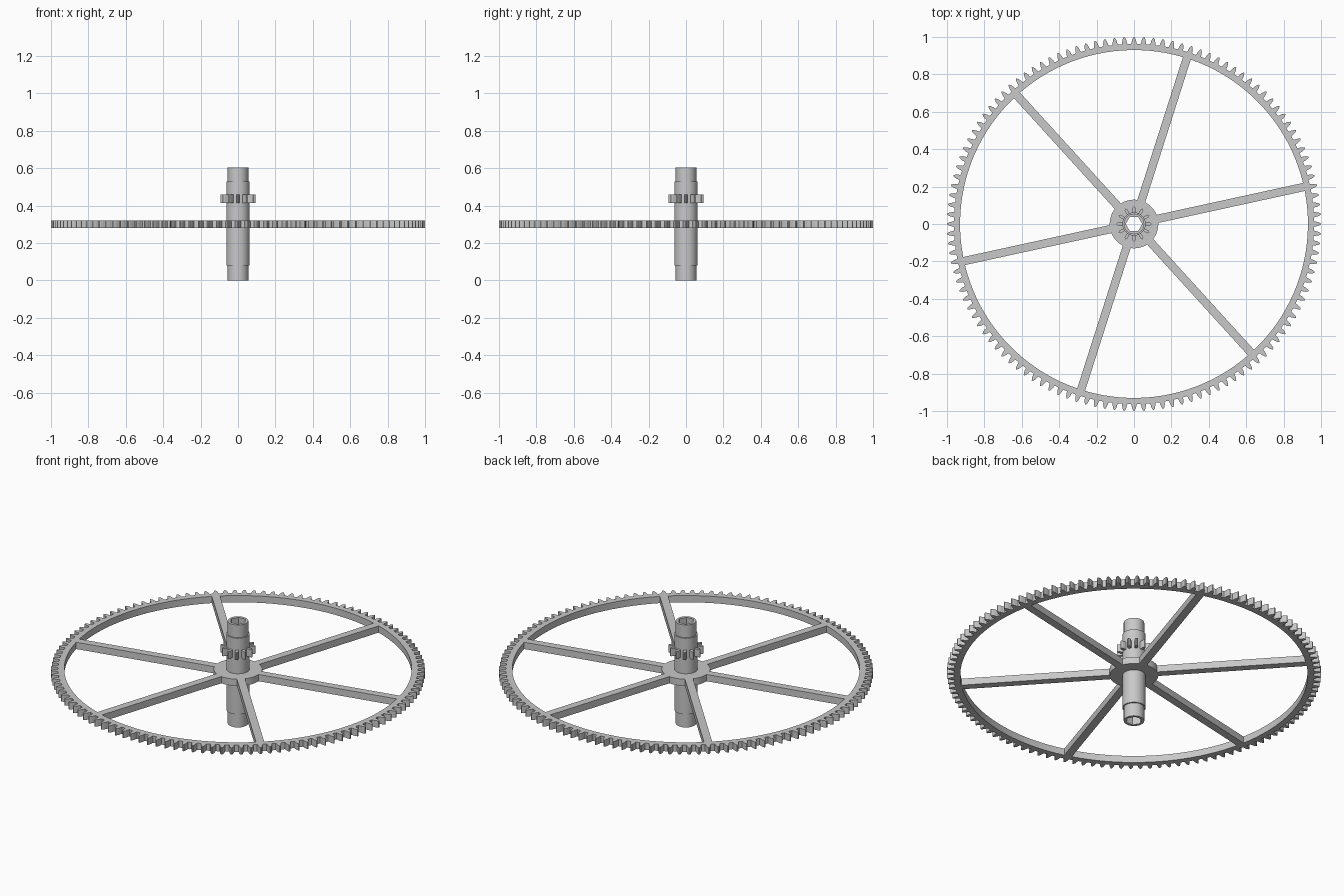
import bpy, bmesh, math
from math import cos, sin, asin, radians, pi

if "Cube" in bpy.data.objects:
    bpy.data.objects.remove(bpy.data.objects["Cube"])

grey = bpy.data.materials.new("plain grey")
grey.diffuse_color = (0.58, 0.58, 0.58, 1)
grey.use_nodes = True
grey.node_tree.nodes["Principled BSDF"].inputs["Base Color"].default_value = grey.diffuse_color


def polar(r, a):
    return (r * cos(a), r * sin(a))


def arc(r, a0, a1, n):
    return [polar(r, a0 + (a1 - a0) * i / n) for i in range(n + 1)]


def gear_outline(teeth, tooth, phase=0.0):
    """Repeat one tooth, given as (fraction of pitch, radius), around the circle."""
    pitch = 2 * pi / teeth
    return [polar(r, phase + (i + f) * pitch) for i in range(teeth) for f, r in tooth]


def plate(name, loops, z0, z1):
    """Flat plate with holes, extruded from z0 to z1."""
    curve = bpy.data.curves.new(name, 'CURVE')
    curve.dimensions = '2D'
    curve.fill_mode = 'BOTH'
    curve.extrude = (z1 - z0) / 2
    for pts in loops:
        s = curve.splines.new('POLY')
        s.points.add(len(pts) - 1)
        for p, (x, y) in zip(s.points, pts):
            p.co = (x, y, 0, 1)
        s.use_cyclic_u = True
    ob = bpy.data.objects.new(name, curve)
    bpy.context.collection.objects.link(ob)
    ob.location.z = (z0 + z1) / 2
    select(ob)
    bpy.ops.object.convert(target='MESH')
    ob = bpy.context.object
    bm = bmesh.new()
    bm.from_mesh(ob.data)
    bmesh.ops.remove_doubles(bm, verts=bm.verts, dist=1e-5)
    bmesh.ops.recalc_face_normals(bm, faces=bm.faces)
    bm.to_mesh(ob.data)
    bm.free()
    finish(ob)


def select(ob):
    bpy.ops.object.select_all(action='DESELECT')
    ob.select_set(True)
    bpy.context.view_layer.objects.active = ob


def finish(ob):
    ob.data.materials.clear()
    ob.data.materials.append(grey)
    select(ob)
    bpy.ops.object.shade_smooth_by_angle(angle=radians(25))


# Large spoked wheel: toothed rim, six spoke windows, shaft hole
wheel_tooth = [(-0.30, 0.963), (-0.25, 0.968), (-0.23, 0.978), (-0.16, 0.990), (-0.05, 1.0),
               (0.05, 1.0), (0.16, 0.990), (0.23, 0.978), (0.25, 0.968), (0.30, 0.963)]
rim, hub, half = 0.93, 0.13, 0.022
loops = [gear_outline(120, wheel_tooth), arc(0.058, 0, 2 * pi * 47 / 48, 47)]
for k in range(6):
    a, b = radians(12.3 + 60 * k), radians(72.3 + 60 * k)
    loops.append(arc(rim, a + asin(half / rim), b - asin(half / rim), 20)
                 + arc(hub, b - asin(half / hub), a + asin(half / hub), 8))
plate("spoked_gear_wheel", loops, 0.28, 0.32)

# Small pinion with rounded leaves
leaf = [(-0.30, 0.059), (-0.22, 0.064), (-0.20, 0.080), (-0.15, 0.088), (-0.06, 0.093),
        (0.06, 0.093), (0.15, 0.088), (0.20, 0.080), (0.22, 0.064), (0.30, 0.059)]
plate("pinion", [gear_outline(12, leaf), arc(0.055, 0, 2 * pi * 47 / 48, 47)], 0.415, 0.46)

# Stepped shaft with a hexagonal bore; radius None marks the bore wall
SEG = 48
profile = [(0.055, 0), (0.055, 0.08), (0.062, 0.08), (0.062, 0.53),
           (0.055, 0.53), (0.055, 0.605), (None, 0.605), (None, 0)]


def bore_radius(a):
    return 0.038 / cos(a % (pi / 3) - pi / 6)


bm = bmesh.new()
rings = []
for r, z in profile:
    angles = [2 * pi * i / SEG for i in range(SEG)]
    rings.append([bm.verts.new((*polar(r or bore_radius(a + 1e-9), a), z)) for a in angles])
for j, low in enumerate(rings):
    high = rings[(j + 1) % len(rings)]
    for i in range(SEG):
        n = (i + 1) % SEG
        bm.faces.new((low[i], low[n], high[n], high[i]))
bmesh.ops.recalc_face_normals(bm, faces=bm.faces)
mesh = bpy.data.meshes.new("shaft")
bm.to_mesh(mesh)
bm.free()
shaft = bpy.data.objects.new("shaft", mesh)
bpy.context.collection.objects.link(shaft)
finish(shaft)
